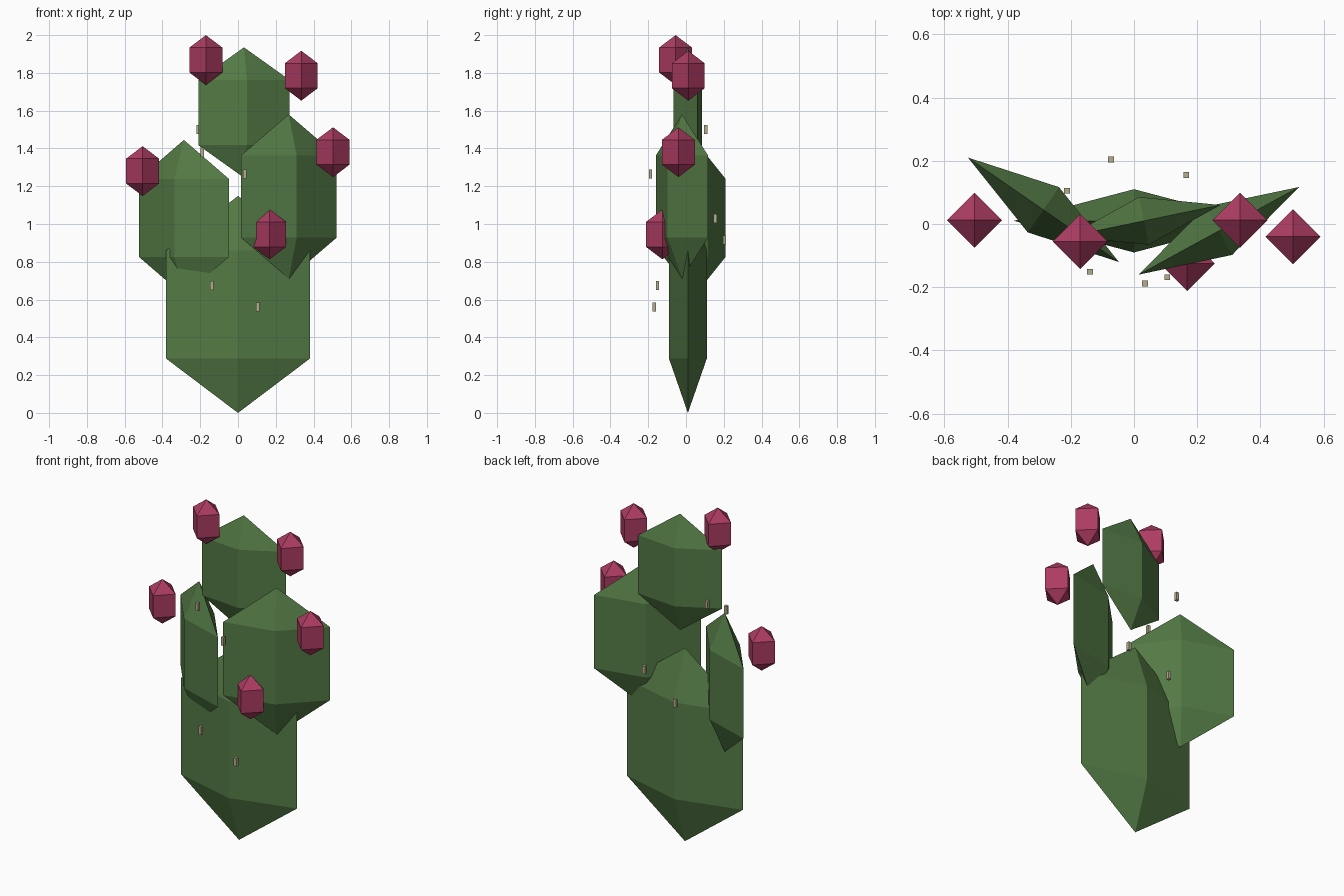
import bpy, bmesh, math
from mathutils import Matrix, Vector

if "Cube" in bpy.data.objects:
    bpy.data.objects.remove(bpy.data.objects["Cube"])


def material(name, rgb):
    m = bpy.data.materials.new(name)
    m.diffuse_color = (*rgb, 1)
    m.use_nodes = True
    m.node_tree.nodes["Principled BSDF"].inputs["Base Color"].default_value = m.diffuse_color
    return m


GREEN = material("cactus green", (0.088, 0.196, 0.060))
PINK = material("fruit magenta", (0.42, 0.045, 0.125))
STRAW = material("spine straw", (0.46, 0.42, 0.27))


def finish(name, bm, mat):
    bmesh.ops.recalc_face_normals(bm, faces=bm.faces)
    mesh = bpy.data.meshes.new(name)
    bm.to_mesh(mesh)
    bm.free()
    mesh.materials.append(mat)
    bpy.context.collection.objects.link(bpy.data.objects.new(name, mesh))


def gem(name, centre, half, turn, mat):
    """Four-sided spheroid with two rings; half = extents of the ring and poles."""
    bm = bmesh.new()
    bmesh.ops.create_uvsphere(bm, u_segments=4, v_segments=3, radius=1)
    k = 1 / math.sin(math.radians(60))  # the rings sit at 0.866 of the radius
    bmesh.ops.transform(bm, verts=bm.verts, matrix=(
        Matrix.Translation(centre) @ Matrix.Rotation(turn, 4, "Z")
        @ Matrix.Diagonal((half[0] * k, half[1] * k, half[2], 1))))
    finish(name, bm, mat)


def pad(name, a, b, thick, z_low, z_high):
    """Flat pad whose side tips stand at plan points a and b."""
    a, b = Vector(a), Vector(b)
    c, d = (a + b) / 2, b - a
    gem(name, (c.x, c.y, (z_low + z_high) / 2),
        (d.length / 2, thick, (z_high - z_low) / 2), math.atan2(d.y, d.x), GREEN)


# Pads
pad("main_pad", (-0.38, 0.01), (0.38, 0.01), 0.10, 0.0, 1.148)
pad("left_pad", (-0.525, 0.21), (-0.048, -0.12), 0.087, 0.62, 1.445)
pad("right_pad", (0.015, -0.16), (0.522, 0.117), 0.087, 0.71, 1.58)
pad("top_pad", (-0.21, -0.04), (0.273, 0.06), 0.077, 1.245, 1.935)

# Fruits
for i, p in enumerate([(-0.17, -0.055, 1.868), (0.335, 0.012, 1.785), (0.503, -0.04, 1.38),
                       (-0.505, 0.012, 1.28), (0.168, -0.125, 0.945)]):
    gem(f"fruit_{i + 1}", p, (0.087, 0.087, 0.132), 0, PINK)

# Spines
for i, p in enumerate([(0.105, -0.168, 0.56), (-0.139, -0.151, 0.675), (-0.073, 0.204, 0.915),
                       (0.165, 0.155, 1.03), (0.035, -0.188, 1.265), (-0.19, -0.107, 1.38),
                       (-0.212, 0.105, 1.50)]):
    bm = bmesh.new()
    bmesh.ops.create_cube(bm, size=1, matrix=Matrix.Translation(p)
                          @ Matrix.Diagonal((0.018, 0.018, 0.048, 1)))
    finish(f"spine_{i + 1}", bm, STRAW)
